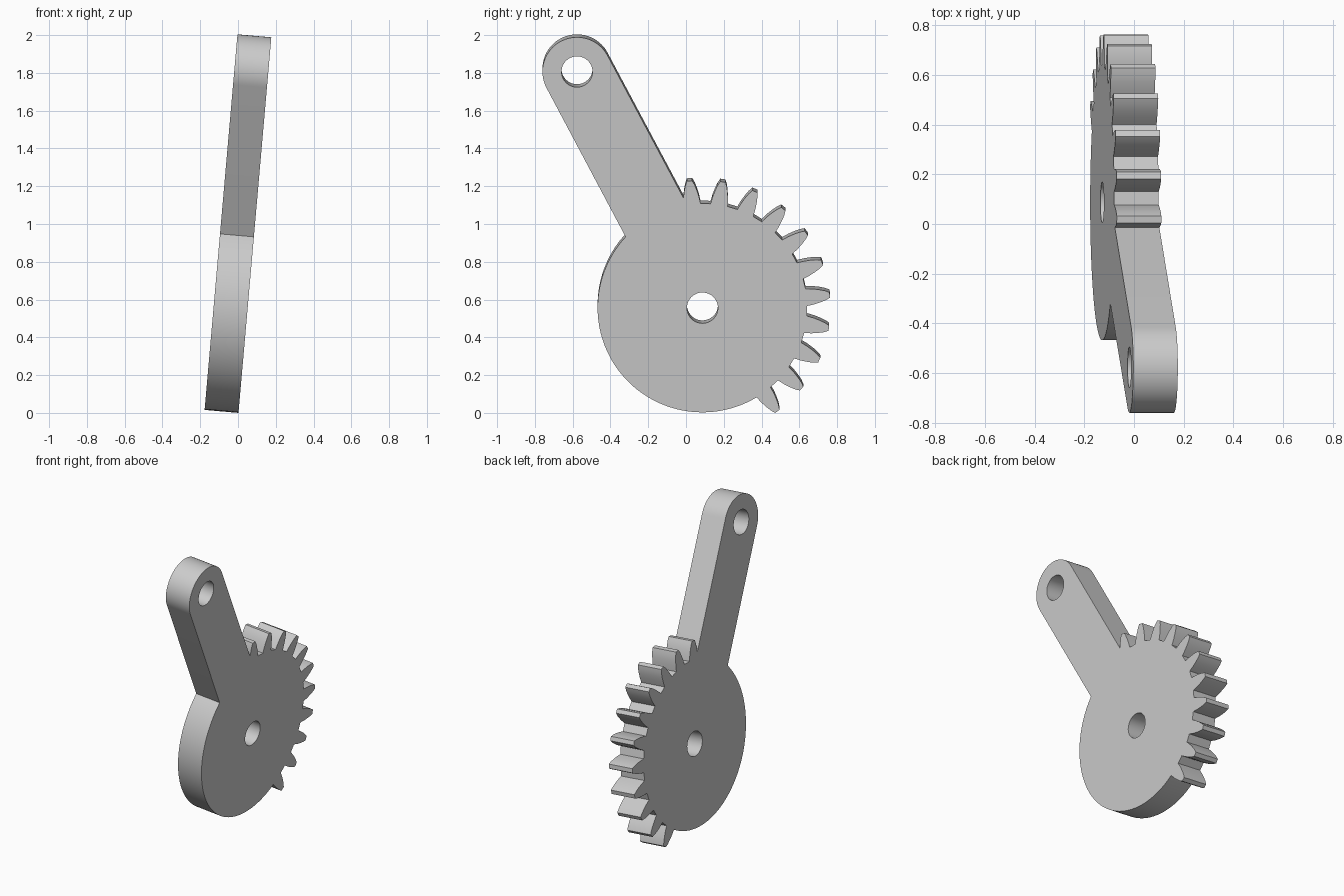
import bpy
import bmesh
from math import sin, cos, asin, radians, hypot, atan2, tau
from mathutils import Matrix, Vector

if "Cube" in bpy.data.objects:
    bpy.data.objects.remove(bpy.data.objects["Cube"])

HUB, ARM_END = Vector((0.087, -0.442)), Vector((-0.577, 0.813))
HUB_R, ARM_R, HOLE_R = 0.555, 0.183, 0.082
THICK, TILT = 0.18, radians(5)
TEETH, PITCH, FIRST = 11, radians(15), radians(-5.8)
# tooth flank: radius from the hub, half width
FLANK = [(HUB_R, 0.046), (0.593, 0.041), (0.625, 0.034), (0.655, 0.025), (0.678, 0.014)]


def polar(centre, r, a):
    """Point at angle a, clockwise from straight up."""
    return centre + Vector((r * sin(a), r * cos(a)))


def arc(centre, r, start, end, steps):
    return [polar(centre, r, start + (end - start) * i / steps) for i in range(steps + 1)]


# Outline: round back of the hub, then the teeth, then the arm
arm_angle = atan2(ARM_END.x - HUB.x, ARM_END.y - HUB.y)
join = asin(ARM_R / HUB_R)
last = FIRST + (TEETH - 1) * PITCH
outline = arc(HUB, HUB_R, arm_angle - join + tau, last + FLANK[0][1] / HUB_R, 72)[:-1]
for k in reversed(range(TEETH)):
    a = FIRST + k * PITCH
    outline += [polar(HUB, r, a + w / r) for r, w in FLANK]
    falling = FLANK[::-1]
    if k == 0:
        falling = falling[:-1]  # the arm edge meets this flank
    outline += [polar(HUB, r, a - w / r) for r, w in falling]
outline += arc(ARM_END, ARM_R, arm_angle + tau / 4, arm_angle - tau / 4, 40)

# Flat plate with two holes, extruded to its thickness
bm = bmesh.new()
loops = [outline] + [arc(c, HOLE_R, 0, tau, 48)[:-1] for c in (HUB, ARM_END)]
for loop in loops:
    verts = [bm.verts.new((-THICK / 2, p.x, p.y)) for p in loop]
    for i, v in enumerate(verts):
        bm.edges.new((verts[i - 1], v))
bmesh.ops.triangle_fill(bm, use_beauty=True, use_dissolve=False, edges=bm.edges[:])
new = bmesh.ops.extrude_face_region(bm, geom=bm.faces[:], use_keep_orig=True)["geom"]
bmesh.ops.translate(bm, vec=(THICK, 0, 0),
                    verts=[g for g in new if isinstance(g, bmesh.types.BMVert)])
bmesh.ops.recalc_face_normals(bm, faces=bm.faces[:])

# Lean the plate sideways and stand it on the ground
bm.transform(Matrix.Translation((0, 0, 1)) @ Matrix.Rotation(TILT, 4, "Y"))
low = min(v.co.z for v in bm.verts)
bmesh.ops.translate(bm, vec=(0, 0, -low), verts=bm.verts[:])

mesh = bpy.data.meshes.new("sector_gear_lever")
bm.to_mesh(mesh)
bm.free()
lever = bpy.data.objects.new("sector_gear_lever", mesh)
bpy.context.collection.objects.link(lever)

# Plain grey
grey = bpy.data.materials.new("light_grey")
grey.use_nodes = True
colour = (0.6, 0.6, 0.6, 1)
grey.diffuse_color = colour
grey.node_tree.nodes["Principled BSDF"].inputs["Base Color"].default_value = colour
mesh.materials.append(grey)

bpy.ops.object.select_all(action="DESELECT")
lever.select_set(True)
bpy.context.view_layer.objects.active = lever
bpy.ops.object.shade_smooth_by_angle(angle=radians(30))
